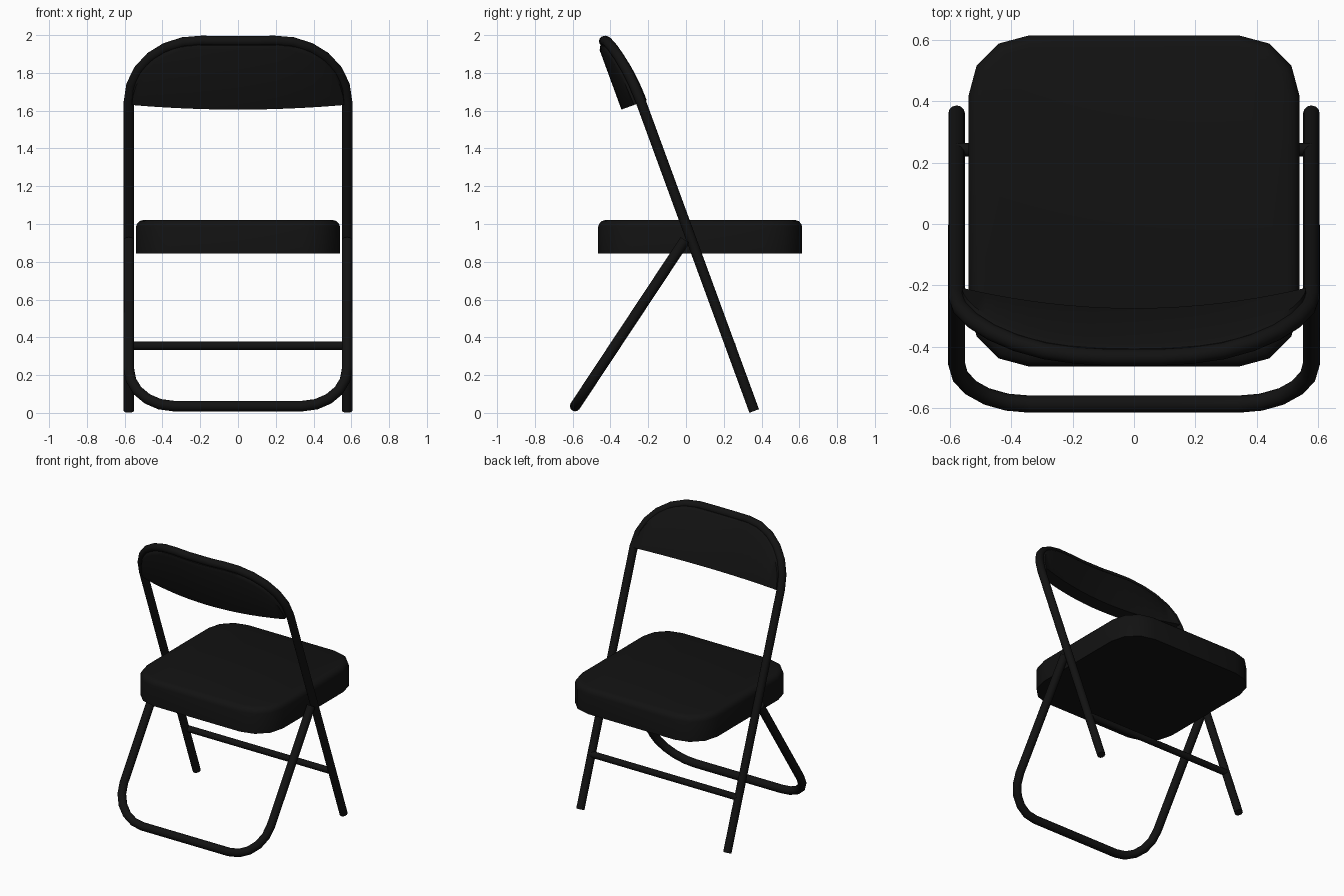
import bpy, bmesh, math
from mathutils import Vector

if "Cube" in bpy.data.objects:
    bpy.data.objects.remove(bpy.data.objects["Cube"])

black = bpy.data.materials.new("black")
black.diffuse_color = (0.006, 0.006, 0.006, 1)
black.use_nodes = True
black.node_tree.nodes["Principled BSDF"].inputs["Base Color"].default_value = black.diffuse_color


def finish(obj, angle=40):
    obj.data.materials.clear()
    obj.data.materials.append(black)
    bpy.ops.object.select_all(action='DESELECT')
    obj.select_set(True)
    bpy.context.view_layer.objects.active = obj
    bpy.ops.object.shade_smooth_by_angle(angle=math.radians(angle))


def mesh_object(name, bm):
    bmesh.ops.recalc_face_normals(bm, faces=bm.faces)
    me = bpy.data.meshes.new(name)
    bm.to_mesh(me)
    bm.free()
    obj = bpy.data.objects.new(name, me)
    bpy.context.collection.objects.link(obj)
    return obj


def tube(name, points, radius):
    cu = bpy.data.curves.new(name, 'CURVE')
    cu.dimensions = '3D'
    cu.bevel_depth = radius
    cu.bevel_resolution = 4
    cu.use_fill_caps = True
    sp = cu.splines.new('POLY')
    sp.points.add(len(points) - 1)
    for p, co in zip(sp.points, points):
        p.co = (*co, 1)
    obj = bpy.data.objects.new(name, cu)
    bpy.context.collection.objects.link(obj)
    bpy.ops.object.select_all(action='DESELECT')
    obj.select_set(True)
    bpy.context.view_layer.objects.active = obj
    bpy.ops.object.convert(target='MESH')
    finish(bpy.context.object, 50)


# leaning frame plane: s runs up the frame, o is the forward bow
UP = Vector((0, -0.344, 0.939))
OUT = Vector((0, -0.939, -0.344))
BASE = Vector((0, 0.361, 0.010))


def frame_pt(x, s, o=0.0):
    return BASE + Vector((x, 0, 0)) + UP * s + OUT * o


def bow(x):
    return 0.075 * (1 - (x / 0.578) ** 2)


def mirrored(half):
    return half + [(-x, s) for x, s in reversed(half)]


# back frame: two long legs joined by a bowed arch
W, S0, S1 = 0.578, 1.745, 2.112
half = [(W, 0), (W, S0 - 0.08)]
for i in range(7):
    a = math.radians(90 * i / 6)
    half.append((0.19 + (W - 0.19) * math.cos(a), S0 + (S1 - S0) * math.sin(a)))
half.append((0.09, S1))
tube("back_frame", [frame_pt(x, s, bow(x)) for x, s in mirrored(half)], 0.027)

# front leg: U-shaped loop
top, low = Vector((0, -0.005, 0.915)), Vector((0, -0.587, 0.036))
leg_dir = (top - low).normalized()
R = 0.238
half = [(W, (top - low).length)]
for i in range(6):
    a = math.radians(90 * i / 5)
    half.append((W - R + R * math.cos(a), R - R * math.sin(a)))
tube("front_leg", [low + leg_dir * s + Vector((x, 0, 0)) for x, s in mirrored(half)], 0.028)

# crossbar between the rear legs
tube("crossbar", [(-W, 0.242, 0.355), (W, 0.242, 0.355)], 0.022)

# backrest: bowed cushion filling the arch
bm = bmesh.new()
T, N = 0.036, 24
rings = []
for i in range(N + 1):
    x = 0.56 * math.sin(math.pi * (i / N - 0.5))
    k = max(0.0, (abs(x) - 0.19) / 0.37)
    h = 0.03 + 0.335 * math.sqrt(max(0.0, 1 - k * k))
    b = min(0.03, h * 0.4)
    sec = [(0, -T), (0, T), (h - b, T), (h - 0.3 * b, T * 0.7), (h, 0),
           (h - 0.3 * b, -T * 0.7), (h - b, -T)]
    rings.append([bm.verts.new(frame_pt(x, S0 - 0.005 + s, bow(x) + o)) for s, o in sec])
for r0, r1 in zip(rings, rings[1:]):
    for j in range(7):
        k = (j + 1) % 7
        bm.faces.new((r0[j], r0[k], r1[k], r1[j]))
bm.faces.new(rings[0])
bm.faces.new(rings[-1])
finish(mesh_object("backrest", bm))

# seat: square pad with rounded corners and a softened top edge
bm = bmesh.new()
H, CR = 0.54, 0.2
layers = [(0.845, 0.0), (0.985, 0.0), (1.002, 0.006), (1.015, 0.018), (1.022, 0.04)]
rings = []
for z, inset in layers:
    ring = []
    for q in range(4):
        cx = (H - CR) * (1 if q in (0, 3) else -1)
        cy = (H - CR) * (1 if q < 2 else -1)
        for i in range(4):
            a = math.radians(90 * q + 30 * i)
            r = CR - inset
            ring.append(bm.verts.new((cx + r * math.cos(a), 0.075 + cy + r * math.sin(a), z)))
    rings.append(ring)
for r0, r1 in zip(rings, rings[1:]):
    for j in range(16):
        k = (j + 1) % 16
        bm.faces.new((r0[j], r0[k], r1[k], r1[j]))
bm.faces.new(rings[0])
bm.faces.new(rings[-1])
finish(mesh_object("seat", bm))
